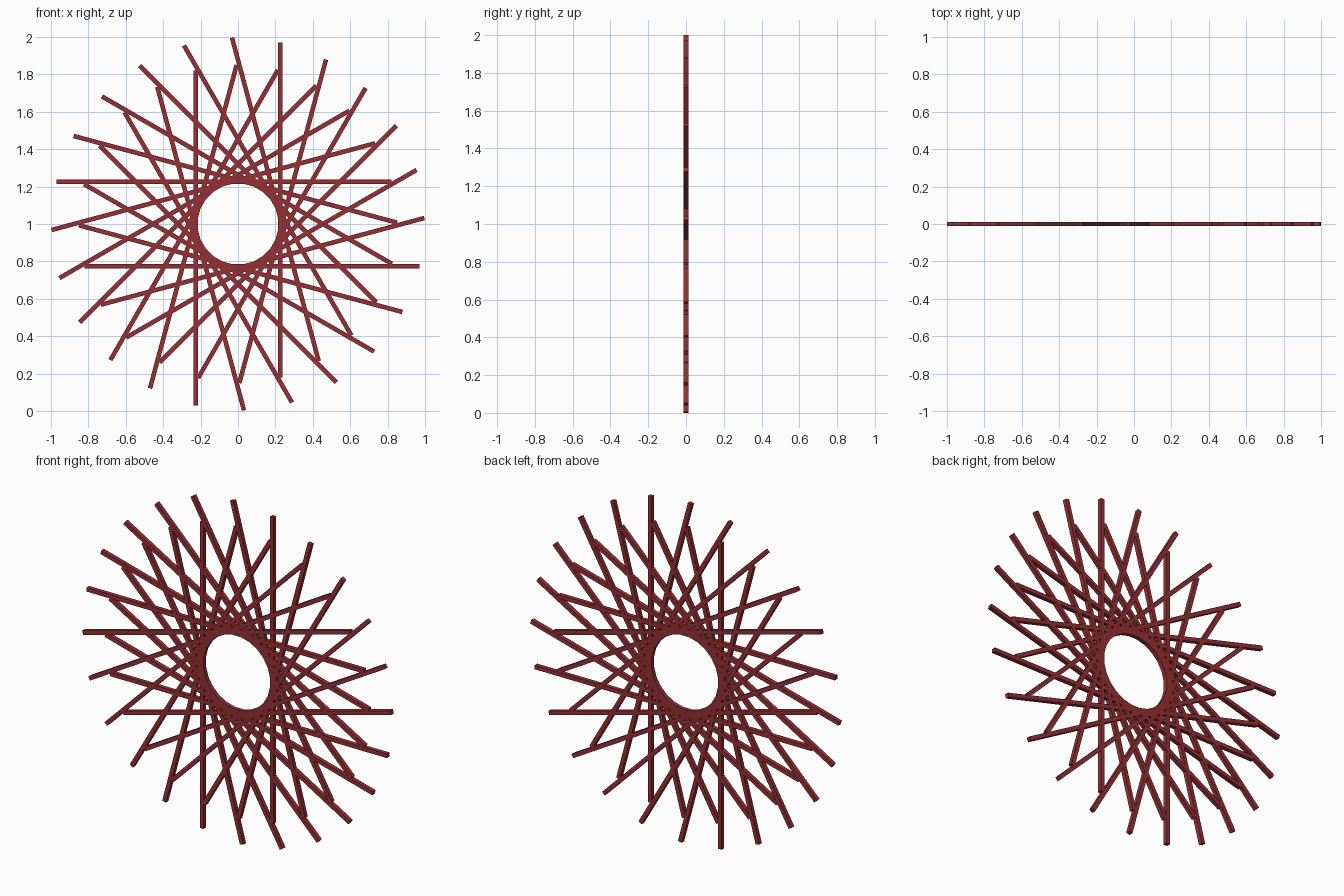
import bpy, math
from mathutils import Matrix

if "Cube" in bpy.data.objects:
    bpy.data.objects.remove(bpy.data.objects["Cube"])

COUNT = 24            # bars around the ring
OFFSET = 0.227        # distance of each bar's axis from the centre
W = 0.024             # square bar section
LONG, SHORT = 0.971, 0.82

mat = bpy.data.materials.new("dark_red")
mat.diffuse_color = (0.30, 0.03, 0.035, 1)
mat.use_nodes = True
mat.node_tree.nodes["Principled BSDF"].inputs["Base Color"].default_value = mat.diffuse_color

# One square bar, off-centre along its length, tangent to the central hole
bpy.ops.mesh.primitive_cube_add(size=1)
first = bpy.context.object
first.name = "bar_01"
mesh = first.data
mesh.transform(Matrix.Translation(((SHORT - LONG) / 2, 0, OFFSET))
               @ Matrix.Diagonal((LONG + SHORT, W, W, 1)))
mesh.materials.append(mat)
first.location = (0, 0, 1)

# Repeat the bar around the centre
for i in range(1, COUNT):
    bar = bpy.data.objects.new(f"bar_{i + 1:02d}", mesh)
    bar.location = (0, 0, 1)
    bar.rotation_euler = (0, i * math.tau / COUNT, 0)
    bpy.context.collection.objects.link(bar)
